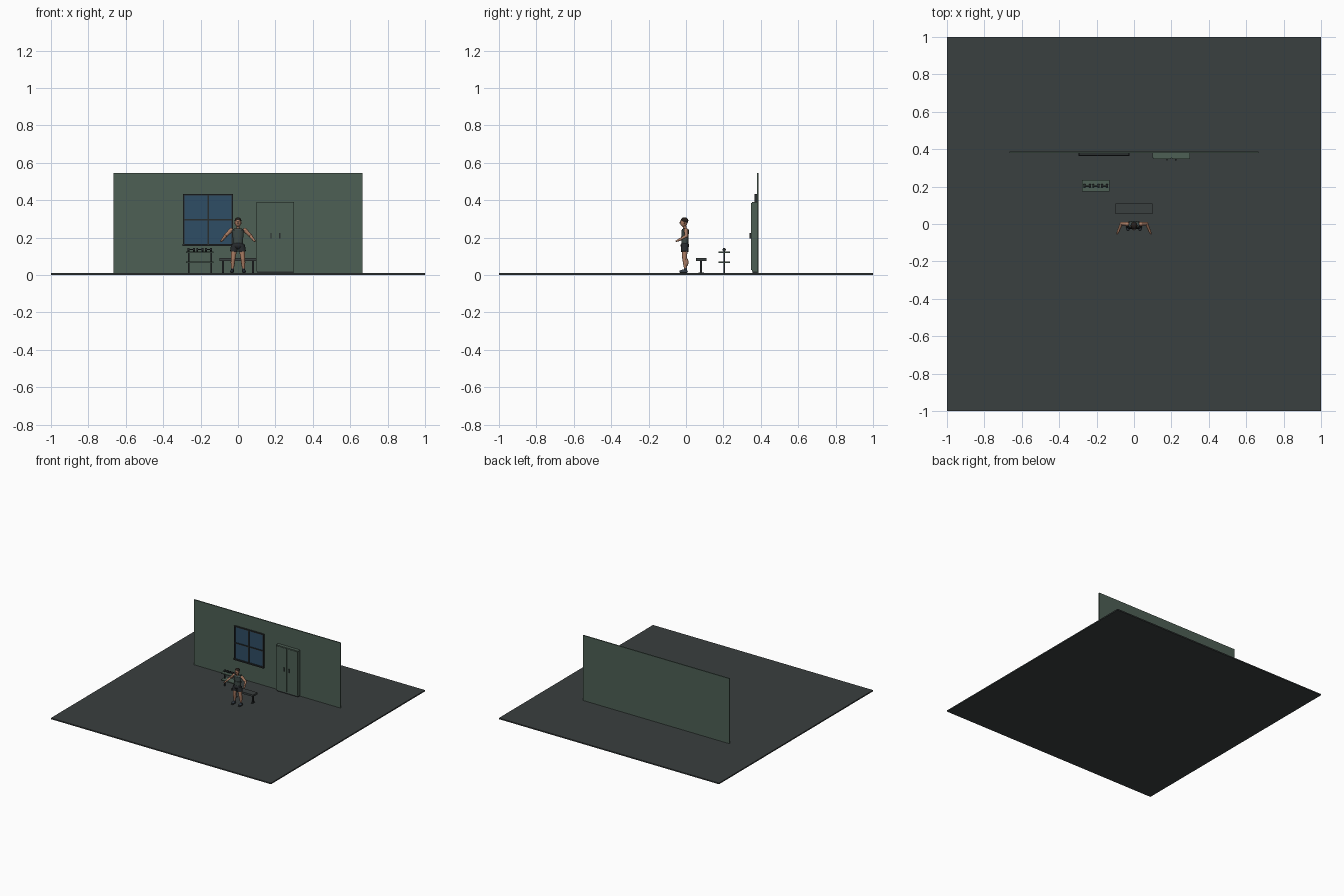
import bpy
from mathutils import Vector

cube = bpy.data.objects.get("Cube")
if cube:
    bpy.data.objects.remove(cube, do_unlink=True)


def material(name, r, g, b):
    m = bpy.data.materials.new(name)
    m.use_nodes = True
    m.diffuse_color = (r, g, b, 1)
    m.node_tree.nodes["Principled BSDF"].inputs["Base Color"].default_value = (r, g, b, 1)
    return m


FLOOR = material("charcoal floor", .042, .05, .05)
WALL = material("grey green", .075, .115, .09)
DARK = material("dark metal", .022, .026, .027)
GLASS = material("window blue", .028, .075, .13)
SKIN = material("skin", .42, .21, .13)
SHIRT = material("shirt grey green", .05, .07, .065)
SHORTS = material("shorts black", .02, .023, .026)
HAIR = material("hair brown", .02, .014, .011)
SHOE = material("shoe slate", .04, .055, .075)


def finish(name, mat, smooth=False):
    o = bpy.context.object
    o.name = name
    o.data.materials.append(mat)
    if smooth:
        bpy.ops.object.shade_smooth_by_angle()
    return o


def box(name, mat, x, y, z):
    """Box given by its (low, high) range on each axis."""
    lo, hi = Vector((x[0], y[0], z[0])), Vector((x[1], y[1], z[1]))
    bpy.ops.mesh.primitive_cube_add(size=1, location=(lo + hi) / 2)
    bpy.context.object.scale = hi - lo
    return finish(name, mat)


def ball(name, mat, loc, size):
    bpy.ops.mesh.primitive_uv_sphere_add(segments=16, ring_count=10, radius=1, location=loc)
    bpy.context.object.scale = size
    return finish(name, mat, True)


def limb(name, mat, a, b, r1, r2, flat=1):
    a, b = Vector(a), Vector(b)
    bpy.ops.mesh.primitive_cone_add(vertices=14, radius1=r1, radius2=r2,
                                    depth=(b - a).length, location=(a + b) / 2)
    bpy.context.object.rotation_euler = (b - a).to_track_quat('Z', 'Y').to_euler()
    bpy.context.object.scale.y = flat
    return finish(name, mat, True)


# Room
box("floor", FLOOR, (-1, 1), (-1, 1), (0, .01))
box("back_wall", WALL, (-.665, .665), (.379, .388), (.01, .545))

# Window with frame, cross bars and sill
box("window_glass", GLASS, (-.29, -.03), (.373, .379), (.165, .43))
for x in (-.29, -.16, -.03):
    box("window_upright", DARK, (x - .004, x + .004), (.367, .379), (.165, .432))
for z in (.295, .43):
    box("window_crossbar", DARK, (-.294, -.026), (.367, .379), (z - .004, z + .004))
box("window_sill", DARK, (-.297, -.023), (.363, .379), (.156, .166))

# Locker with two doors
box("locker_body", WALL, (.1, .3), (.352, .379), (.02, .39))
box("locker_plinth", DARK, (.104, .296), (.356, .379), (.01, .02))
for s in (-1, 1):
    x = .2 + s * .05
    box("locker_door", WALL, (x - .047, x + .047), (.348, .352), (.026, .384))
    x = .2 + s * .023
    box("locker_handle", DARK, (x - .003, x + .003), (.34, .348), (.195, .225))

# Dumbbell rack
for z in (.068, .123):
    box("rack_shelf", WALL, (-.277, -.13), (.173, .235), (z - .004, z + .004))
for x in (-.264, -.143):
    box("rack_post", DARK, (x - .004, x + .004), (.2, .208), (.01, .135))
for x in (-.25, -.204, -.158):
    limb("dumbbell_bar", DARK, (x - .015, .204, .136), (x + .015, .204, .136), .003, .003)
    for s in (-1, 1):
        limb("dumbbell_weight", DARK, (x + s * .009, .204, .136),
             (x + s * .019, .204, .136), .009, .009)

# Bench
box("bench_seat", FLOOR, (-.1, .1), (.053, .11), (.075, .09))
for s in (-1, 1):
    x = s * .08
    box("bench_leg", DARK, (x - .005, x + .005), (.076, .086), (.01, .075))
    box("bench_foot", DARK, (x - .006, x + .006), (.066, .096), (.01, .015))

# Figure: head, neck and trunk
ball("head", SKIN, (0, -.012, .281), (.0165, .0195, .024))
ball("hair", HAIR, (0, -.008, .291), (.0178, .0205, .018))
ball("nose", SKIN, (0, -.031, .28), (.003, .004, .004))
limb("neck", SKIN, (0, -.005, .24), (0, -.009, .268), .01, .009)
limb("waist", SHIRT, (0, -.006, .155), (0, -.006, .205), .026, .029, .7)
limb("chest", SHIRT, (0, -.006, .205), (0, -.004, .24), .029, .033, .65)
ball("upper_chest", SHIRT, (0, -.004, .237), (.034, .02, .014))
ball("hips", SHORTS, (0, -.006, .158), (.032, .023, .022))

# Figure: arms and legs, one of each per side
for s, side in ((1, "left"), (-1, "right")):
    shoulder, elbow = (s * .037, 0, .24), (s * .067, .003, .21)
    wrist, fingers = (s * .083, -.035, .189), (s * .091, -.054, .18)
    ball(side + "_ear", SKIN, (s * .0165, -.01, .28), (.003, .004, .006))
    ball(side + "_eye", HAIR, (s * .006, -.029, .285), (.0025, .002, .0018))
    ball(side + "_shoulder", SKIN, shoulder, (.012, .012, .012))
    limb(side + "_upper_arm", SKIN, shoulder, elbow, .0115, .009)
    ball(side + "_elbow", SKIN, elbow, (.009, .009, .009))
    limb(side + "_forearm", SKIN, elbow, wrist, .009, .006)
    ball(side + "_palm", SKIN, wrist, (.007, .009, .007))
    limb(side + "_fingers", SKIN, wrist, fingers, .007, .004)

    hip, knee, ankle = (s * .018, -.006, .16), (s * .026, -.008, .088), (s * .03, -.002, .025)
    limb(side + "_shorts_leg", SHORTS, hip, (s * .023, -.007, .125), .019, .02)
    limb(side + "_thigh", SKIN, hip, knee, .018, .012)
    ball(side + "_knee", SKIN, knee, (.012, .012, .012))
    ball(side + "_calf", SKIN, (s * .028, .001, .068), (.011, .012, .024))
    limb(side + "_shin", SKIN, knee, ankle, .012, .007)
    limb(side + "_sock", SHOE, ankle, (s * .029, -.003, .036), .008, .009)
    ball(side + "_shoe", SHOE, (s * .032, -.013, .02), (.01, .023, .009))
    box(side + "_sole", DARK, (s * .032 - .009, s * .032 + .009), (-.034, .008), (.01, .014))
